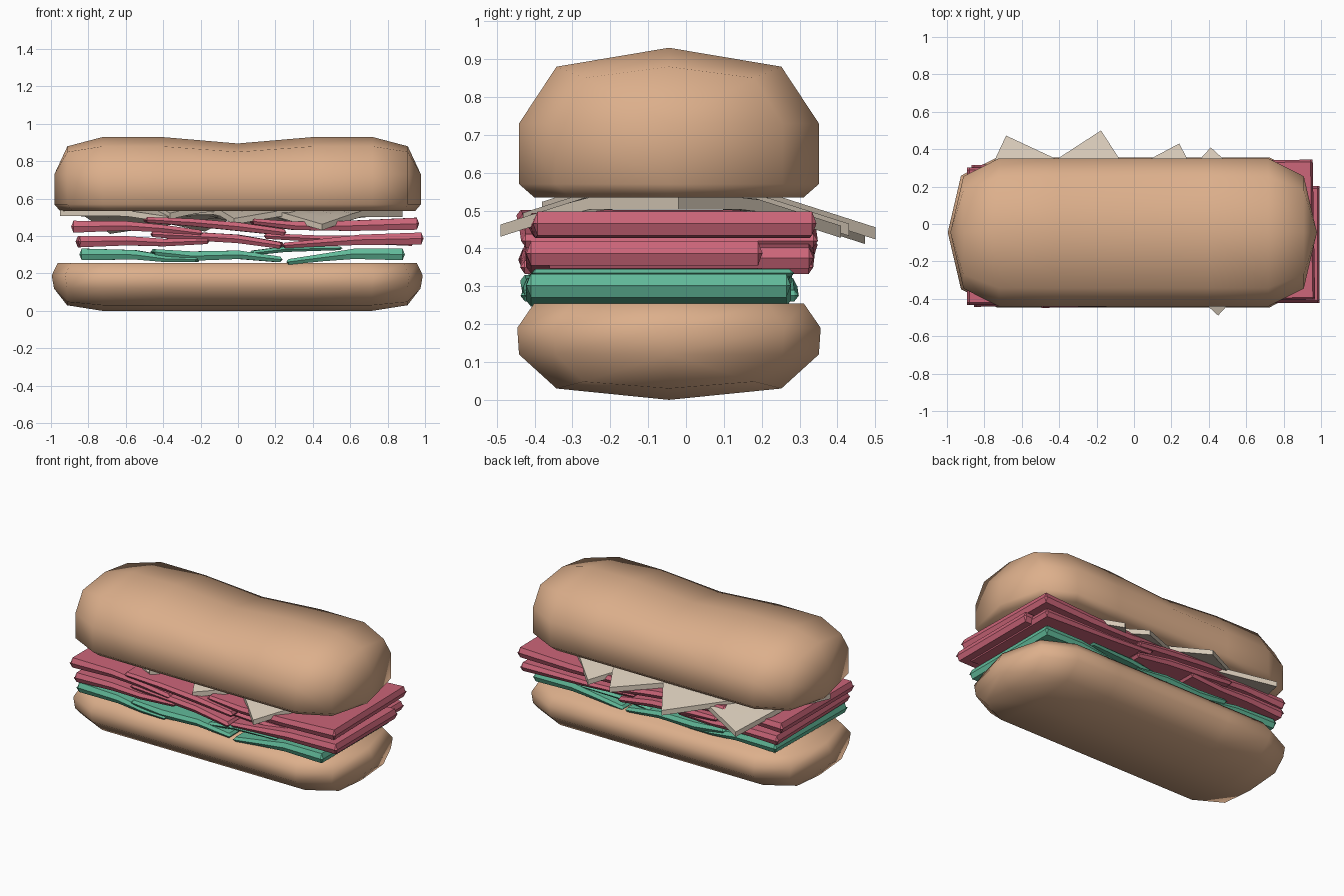
import bpy, bmesh, math
from mathutils import Matrix

if "Cube" in bpy.data.objects:
    bpy.data.objects.remove(bpy.data.objects["Cube"])

YC = -0.045  # bread centre line


def material(name, rgb):
    m = bpy.data.materials.new(name)
    m.diffuse_color = (*rgb, 1)
    m.use_nodes = True
    m.node_tree.nodes["Principled BSDF"].inputs["Base Color"].default_value = m.diffuse_color
    return m


BREAD = material("bread tan", (0.72, 0.43, 0.26))
MEAT = material("ham pink", (0.60, 0.13, 0.19))
LETTUCE = material("lettuce green", (0.12, 0.49, 0.32))
CHEESE = material("cheese cream", (0.68, 0.59, 0.48))


def finish(name, bm, mat, angle):
    bmesh.ops.remove_doubles(bm, verts=bm.verts, dist=0.0005)
    bmesh.ops.recalc_face_normals(bm, faces=bm.faces)
    me = bpy.data.meshes.new(name)
    bm.to_mesh(me)
    bm.free()
    me.materials.append(mat)
    me.shade_smooth()
    me.set_sharp_from_angle(angle=math.radians(angle))
    ob = bpy.data.objects.new(name, me)
    bpy.context.collection.objects.link(ob)
    return ob


def loft(rings):
    """Skin equal rings; the end rings collapse onto an edge, so no caps."""
    bm = bmesh.new()
    rows = [[bm.verts.new(p) for p in r] for r in rings]
    n = len(rows[0])
    for a, b in zip(rows, rows[1:]):
        for i in range(n):
            j = (i + 1) % n
            bm.faces.new((a[i], a[j], b[j], b[i]))
    return bm


def bun(name, cut_z, rim_a, rim_b, crown, flare, inset, dip, x_off):
    # half stations: x, half width, shoulder and crown fractions
    half = [(0.41, 0.396, 0.75, 1), (0.72, 0.396, 0.75, 1),
            (0.91, 0.30, 0.6, 0.75), (0.98, 0, 0, 0)]
    mid = (0, 0.396, 0.6, 0.825) if dip else (0, 0.396, 0.75, 1)
    stations = [(-x, *r) for x, *r in reversed(half)] + [mid] + half
    rings = []
    for x, w, s, c in stations:
        h = crown - rim_b
        side = [(x * (1 - inset), max(0, w - 0.04), cut_z),
                (x * (1 + flare), w * (1 + flare), rim_a),
                (x, w, rim_b),
                (x, w * 0.75, rim_b + h * s)]
        ring = side + [(x, 0, rim_b + h * c)]
        ring += [(px, -py, pz) for px, py, pz in reversed(side)]
        rings.append([(px + x_off, py + YC, pz) for px, py, pz in ring])
    finish(name, loft(rings), BREAD, 70)


bun("top_bun", 0.535, 0.57, 0.73, 0.93, 0, 0.03, True, -0.002)
bun("bottom_bun", 0.255, 0.19, 0.12, 0.0, 0.012, 0.02, False, -0.004)


def slice_(name, mat, path, y0, y1, turn=0, b=0.012):
    """Bent slab with a creased rim; path holds x, mid height, thickness."""
    (xa, za, _), (xb, zb, _) = path[0], path[-1]
    full = [(xa - b, za, 0)] + path + [(xb + b, zb, 0)]
    rings = []
    for x, z, t in full:
        h = t / 2
        rings.append([(x, y0, z + h), (x, y0 - b, z), (x, y0, z - h),
                      (x, y1, z - h), (x, y1 + b, z), (x, y1, z + h)])
    bm = loft(rings)
    c = ((xa + xb) / 2, (y0 + y1) / 2, 0)
    bmesh.ops.rotate(bm, verts=bm.verts, cent=c,
                     matrix=Matrix.Rotation(math.radians(turn), 3, 'Z'))
    finish(name, bm, mat, 25)


# lettuce leaves
slice_("lettuce_left", LETTUCE, [(-0.83, 0.302, 0.062), (-0.55, 0.30, 0.05),
       (-0.38, 0.278, 0.035), (-0.22, 0.275, 0.03)], -0.42, 0.27, -1)
slice_("lettuce_middle", LETTUCE, [(-0.45, 0.315, 0.03), (-0.25, 0.293, 0.05),
       (0, 0.30, 0.045), (0.22, 0.275, 0.03)], -0.42, 0.28, 1)
slice_("lettuce_right", LETTUCE, [(0.27, 0.262, 0.03), (0.45, 0.285, 0.04),
       (0.62, 0.305, 0.055), (0.88, 0.302, 0.062)], -0.41, 0.265, 0)
slice_("lettuce_scrap", LETTUCE, [(0.08, 0.31, 0.025), (0.25, 0.33, 0.03),
       (0.54, 0.335, 0.02)], -0.40, 0.27, 1)

# lower meat slices
slice_("lower_meat_left", MEAT, [(-0.85, 0.37, 0.06), (-0.6, 0.375, 0.05),
       (-0.4, 0.365, 0.04), (-0.17, 0.375, 0.035)], -0.425, 0.31, 1)
slice_("lower_meat_middle", MEAT, [(-0.45, 0.41, 0.03), (-0.25, 0.40, 0.045),
       (0, 0.385, 0.045), (0.23, 0.35, 0.035)], -0.42, 0.33, -1)
slice_("lower_meat_right", MEAT, [(0.25, 0.35, 0.03), (0.45, 0.365, 0.04),
       (0.65, 0.38, 0.055), (0.98, 0.387, 0.064)], -0.41, 0.19, 0)
slice_("lower_meat_back", MEAT, [(0.15, 0.40, 0.03), (0.45, 0.385, 0.035),
       (0.93, 0.375, 0.055)], -0.36, 0.325, 0)

# upper meat slices
slice_("upper_meat_left", MEAT, [(-0.88, 0.45, 0.064), (-0.6, 0.455, 0.05),
       (-0.4, 0.44, 0.04), (-0.2, 0.415, 0.035)], -0.42, 0.29, 0)
slice_("upper_meat_middle", MEAT, [(-0.49, 0.487, 0.03), (-0.25, 0.473, 0.04),
       (0, 0.45, 0.045), (0.24, 0.42, 0.035)], -0.43, 0.33, 1)
slice_("upper_meat_right", MEAT, [(0.08, 0.478, 0.03), (0.3, 0.455, 0.045),
       (0.6, 0.455, 0.055), (0.95, 0.466, 0.064)], -0.40, 0.325, 1)


def cheese(name, cx, cy, turn, lift):
    """Square slice turned onto its corner, corners drooping at front and back."""
    bm = bmesh.new()
    bmesh.ops.create_grid(bm, x_segments=8, y_segments=8, size=0.318)
    bmesh.ops.rotate(bm, verts=bm.verts,
                     matrix=Matrix.Rotation(math.radians(45 + turn), 3, 'Z'))
    ext = bmesh.ops.extrude_face_region(bm, geom=bm.faces[:])
    top = {v for v in ext["geom"] if isinstance(v, bmesh.types.BMVert)}
    for v in bm.verts:
        v.co.x += cx
        v.co.y += cy
        droop = max(0, abs(v.co.y - YC) - 0.22) * 0.32
        v.co.z = 0.503 + lift - droop + (0.032 if v in top else 0)
    finish(name, bm, CHEESE, 25)


cheese("cheese_1", -0.53, 0.05, 20, 0.004)
cheese("cheese_2", -0.27, 0.06, -12, 0.025)
cheese("cheese_3", 0.11, 0.0, -17, 0.012)
cheese("cheese_4", 0.43, -0.04, 2.5, 0.0)
